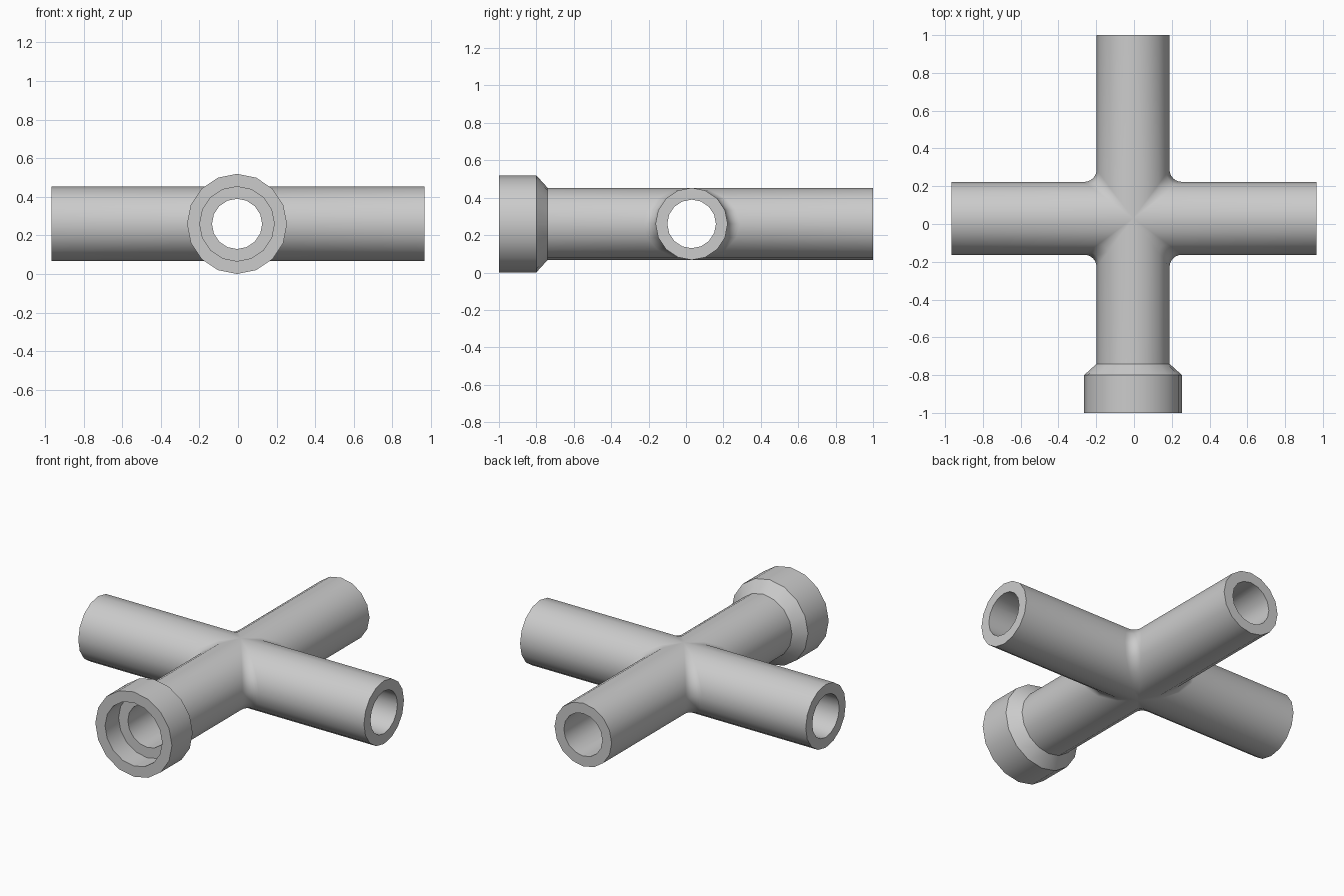
import bpy, bmesh
from math import sin, cos, pi, radians
from mathutils import Vector

if "Cube" in bpy.data.objects:
    bpy.data.objects.remove(bpy.data.objects["Cube"])

CENTRE = Vector((-0.005, 0.03, 0.26))
R, BORE, SOCKET, FILLET = 0.193, 0.13, 0.259, 0.065
HALF = 8  # 16-sided pipes

# Each arm: (distance from centre, radius) from the junction out and round to the bore
plain = lambda d: [(d, R), (d, BORE)]
ARMS = {
    ("x", 1): plain(0.97),
    ("x", -1): plain(0.96),
    ("y", 1): plain(0.97),
    ("y", -1): [(0.77, R), (0.83, SOCKET), (1.03, SOCKET), (1.03, R), (0.90, R), (0.90, BORE)],
}


def quadrant_path(t, sx, sy, r, fillet, x_arm, y_arm):
    """Points at pipe angle t: in along one arm, round the fillet, out along the other."""
    c, s = cos(t), sin(t)
    pts = [Vector((d, rad * c, rad * s)) for d, rad in reversed(x_arm)]
    ball = Vector((c, c, s)) * (r + fillet)
    n = 6 if fillet else 0
    for i in range(n + 1):
        a = i / n * pi / 2 if n else 0
        direction = Vector((c * sin(a), c * cos(a), s)).normalized()
        pts.append(ball - direction * fillet if n else ball)
    pts += [Vector((rad * c, d, rad * s)) for d, rad in y_arm]
    return [Vector((p.x * sx, p.y * sy, p.z)) + CENTRE for p in pts]


def add_skin(bm, r, fillet, outer):
    for sx in (1, -1):
        for sy in (1, -1):
            xa, ya = ARMS[("x", sx)], ARMS[("y", sy)]
            if not outer:
                xa, ya = xa[-1:], ya[-1:]
            rows = []
            for k in range(HALF + 1):
                t = -pi / 2 + pi * k / HALF
                rows.append([bm.verts.new(p) for p in
                             quadrant_path(t, sx, sy, r, fillet, xa, ya)])
            for a, b in zip(rows, rows[1:]):
                for i in range(len(a) - 1):
                    bm.faces.new((a[i], a[i + 1], b[i + 1], b[i]))


# Outer skin with filleted junction, end rims and socket, then the crossing bores
bm = bmesh.new()
add_skin(bm, R, FILLET, True)
add_skin(bm, BORE, 0, False)
bmesh.ops.remove_doubles(bm, verts=bm.verts, dist=0.0005)
bmesh.ops.recalc_face_normals(bm, faces=bm.faces)
mesh = bpy.data.meshes.new("pipe_cross")
bm.to_mesh(mesh)
bm.free()
obj = bpy.data.objects.new("pipe_cross", mesh)
bpy.context.collection.objects.link(obj)
bpy.context.view_layer.objects.active = obj
obj.select_set(True)
bpy.ops.object.shade_smooth_by_angle(angle=radians(35))
